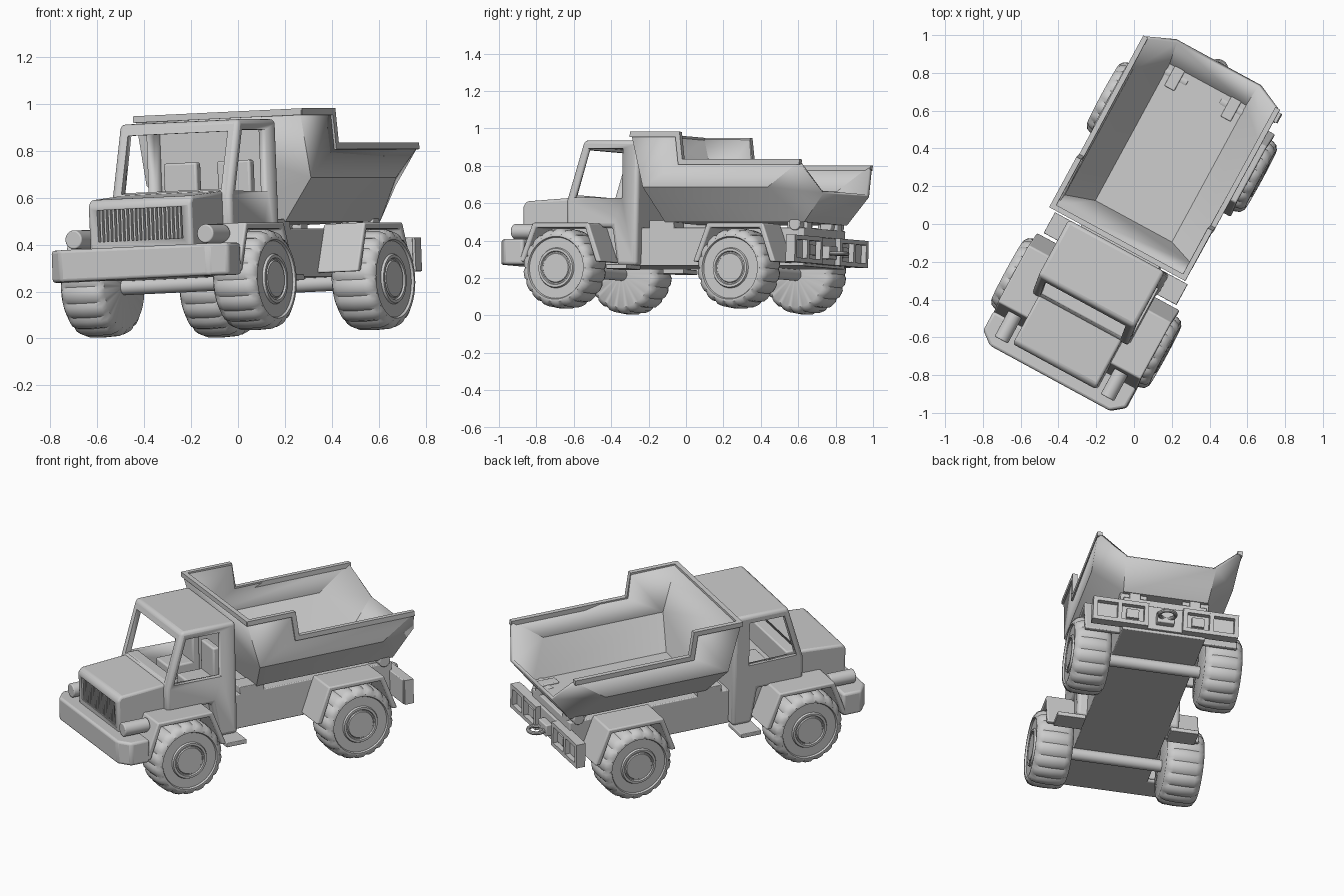
import bpy, bmesh
from math import sin, cos, pi, radians
from mathutils import Matrix, Vector

if "Cube" in bpy.data.objects:
    bpy.data.objects.remove(bpy.data.objects["Cube"])

# the truck stands turned about z and slightly rolled
PLACE = (Matrix.Rotation(radians(-28.5), 4, 'Z') @ Matrix.Translation((.012, 0, .02))
         @ Matrix.Rotation(-.042, 4, 'Y'))


def finish(name, bm, bevel=0, mirror=False, normals=True):
    if normals:
        bmesh.ops.recalc_face_normals(bm, faces=bm.faces)
    me = bpy.data.meshes.new(name)
    bm.to_mesh(me)
    bm.free()
    ob = bpy.data.objects.new(name, me)
    bpy.context.collection.objects.link(ob)
    ob.matrix_world = PLACE
    bpy.ops.object.select_all(action='DESELECT')
    ob.select_set(True)
    bpy.context.view_layer.objects.active = ob
    bpy.ops.object.shade_smooth_by_angle(angle=radians(35))
    if bevel:
        m = ob.modifiers.new('Bevel', 'BEVEL')
        m.width, m.segments = bevel, 3
    if mirror:
        ob.modifiers.new('Mirror', 'MIRROR').use_mirror_merge = False
    return ob


def add_box(bm, x, y, z):
    c = Vector(((x[0] + x[1]) / 2, (y[0] + y[1]) / 2, (z[0] + z[1]) / 2))
    s = Matrix.Diagonal((x[1] - x[0], y[1] - y[0], z[1] - z[0], 1))
    bmesh.ops.create_cube(bm, size=1, matrix=Matrix.Translation(c) @ s)


def box(name, x, y, z, bevel=0, mirror=False):
    bm = bmesh.new()
    add_box(bm, x, y, z)
    return finish(name, bm, bevel, mirror)


def prism(name, pts, lo, hi, axis='x', bevel=0, mirror=False):
    """Extrude (y, z) points along x, or (x, y) points along z."""
    bm = bmesh.new()
    put = (lambda p, t: (t, *p)) if axis == 'x' else (lambda p, t: (*p, t))
    f = bm.faces.new([bm.verts.new(put(p, lo)) for p in pts])
    ext = bmesh.ops.extrude_face_region(bm, geom=[f])['geom']
    d = Vector(put((0, 0), hi - lo))
    bmesh.ops.translate(bm, vec=d, verts=[v for v in ext if isinstance(v, bmesh.types.BMVert)])
    return finish(name, bm, bevel, mirror)


def add_bar(bm, p, q, w, d=None, round_sides=0):
    p, q = Vector(p), Vector(q)
    m = Matrix.Translation((p + q) / 2) @ (q - p).to_track_quat('Z', 'Y').to_matrix().to_4x4()
    L = (q - p).length
    if round_sides:
        bmesh.ops.create_cone(bm, cap_ends=True, segments=round_sides, radius1=w, radius2=w,
                              depth=L, matrix=m)
    else:
        bmesh.ops.create_cube(bm, size=1, matrix=m @ Matrix.Diagonal((w, d or w, L + w * .8, 1)))


def rod(name, p, q, r, bevel=0, mirror=False):
    bm = bmesh.new()
    add_bar(bm, p, q, r, round_sides=32)
    return finish(name, bm, bevel, mirror)


def cut(ob, cutter):
    m = ob.modifiers.new('Cut', 'BOOLEAN')
    m.operation, m.object, m.solver = 'DIFFERENCE', cutter, 'EXACT'
    bpy.context.view_layer.objects.active = ob
    for mod in list(ob.modifiers):
        if mod.type in {'BEVEL', 'BOOLEAN'}:
            bpy.ops.object.modifier_apply(modifier=mod.name)
    bpy.data.objects.remove(cutter)


# wheels: lathe with every fourth tread column sunk as a groove
def wheel(name, y):
    prof = [(0, 0), (0, .18), (.015, .202), (.04, .212), (.105, .215), (.17, .212), (.195, .202),
            (.21, .18), (.21, .168), (.2, .163), (.2, .108), (.21, .103), (.21, .09),
            (.202, .086), (.202, .08), (.208, .076), (.208, 0)]
    bm, n, rings = bmesh.new(), 72, []
    for a, r in prof:
        ring = []
        for i in range(n):
            rr = r - (.009 if r > .2 and i % 4 == 0 else 0)
            t = 2 * pi * i / n
            ring.append(bm.verts.new((.265 + a, y + rr * cos(t), .215 + rr * sin(t))))
        rings.append(ring)
    for A, B in zip(rings, rings[1:]):
        for i in range(n):
            j = (i + 1) % n
            bm.faces.new((A[i], A[j], B[j], B[i]))
    bmesh.ops.remove_doubles(bm, verts=bm.verts, dist=1e-5)
    finish(name, bm, mirror=True)


for label, y in (('front', -.535), ('rear', .525)):
    wheel(label + '_wheels', y)
    rod(label + '_axle', (-.3, y, .21), (.3, y, .21), .034)
    arch = [(-.25, .25), (-.17, .458), (.17, .458), (.25, .25), (.218, .25), (.15, .431),
            (-.15, .431), (-.218, .25)]
    prism(label + '_fenders', [(y + a, z) for a, z in arch], .23, .43, bevel=.008, mirror=True)

# chassis
box('chassis', (-.235, .235), (-.8, .84), (.235, .44), .005)
box('steps', (.24, .4), (-.27, -.145), (.213, .238), .004, True)
box('bed_supports', (.12, .235), (-.1, .05), (.43, .48), .004, True)
box('hinge_blocks', (.14, .2), (.72, .84), (.42, .5), .006, True)
rod('hinge_pins', (.1, .79, .46), (.25, .79, .46), .034, .005, True)

# front bumper and headlights
prism('front_bumper', [(-.43, -.76), (-.43, -.875), (-.36, -.93), (.36, -.93), (.43, -.875),
                       (.43, -.76)], .235, .372, 'z', .014)
rod('headlights', (.32, -.875, .415), (.32, -.72, .415), .04, .006, True)

# hood with recessed grille
hood = prism('hood', [(-.86, .35), (-.865, .555), (-.845, .58), (-.56, .6), (-.56, .35)],
             -.25, .25, bevel=.014)
cut(hood, box('grille_cutter', (-.205, .205), (-.95, -.842), (.4, .535)))
bm = bmesh.new()
for i in range(20):
    x = -.19 + .02 * i
    add_box(bm, (x - .005, x + .005), (-.858, -.84), (.4, .535))
finish('grille_bars', bm)

# cab: solid side profile hollowed out, then windows cut through
cab = prism('cab', [(-.145, .235), (-.145, .905), (-.48, .905), (-.58, .58), (-.58, .44),
                    (-.3, .44), (-.265, .235)], -.29, .29, bevel=.02)
cut(cab, prism('room_cutter', [(-.185, .48), (-.185, .87), (-.46, .87), (-.545, .58),
                               (-.545, .48)], -.255, .255))
cut(cab, prism('side_window_cutter', [(-.24, .595), (-.24, .86), (-.455, .86), (-.535, .6)],
               -.5, .5))
cut(cab, box('windshield_cutter', (-.242, .242), (-.7, -.4), (.605, .855)))

# seats and dashboard
box('seat_backs', (.05, .21), (-.25, -.205), (.5, .735), .01, True)
box('seat_cushions', (.05, .21), (-.4, -.22), (.47, .56), .01, True)
box('dashboard', (-.25, .25), (-.56, -.49), (.47, .61), .008)

# dump bed: right half points, mirrored; shell thickened
half = [(.39, -.12, .935), (.39, -.047, .655), (.235, .005, .48), (.39, .165, .935),
        (.39, .18, .79), (.4, .895, .79), (.39, .705, .655), (.25, .96, .63), (.235, .84, .48)]
bm = bmesh.new()
R = [bm.verts.new(p) for p in half]
L = [bm.verts.new((-x, y, z)) for x, y, z in half]
for S in (R, L):
    for f in ((0, 1, 6, 5, 4, 3), (1, 2, 8, 6), (6, 8, 7, 5)):
        bm.faces.new([S[i] for i in f])
bm.faces.new((R[2], L[2], L[8], R[8]))
bm.faces.new((R[8], L[8], L[7], R[7]))
bm.faces.new((R[0], L[0], L[1], L[2], R[2], R[1]))
bed = finish('dump_bed', bm)
sol = bed.modifiers.new('Shell', 'SOLIDIFY')
sol.thickness, sol.offset, sol.use_even_offset = .02, 0, True

# raised rim along the bed edge
bm = bmesh.new()
path = [(0, -.122, .932), (.396, -.122, .932), (.396, .155, .932), (.396, .175, .785),
        (.398, .89, .785)]
for p, q in zip(path, path[1:]):
    add_bar(bm, p, q, .028)
finish('bed_rim', bm, mirror=True)

# rear bumper with framed light pockets and a tow ring
box('rear_bumper', (-.4, .4), (.825, .855), (.25, .395), .004)
bm = bmesh.new()
for x in (.11, .26, .4):
    add_box(bm, (x - .012, x + .012), (.83, .885), (.25, .395))
for z in (.262, .383):
    add_box(bm, (.1, .41), (.83, .884), (z - .012, z + .012))
add_box(bm, (.15, .22), (.83, .872), (.295, .35))
finish('light_frames', bm, mirror=True)
bm = bmesh.new()
n, k = 32, 10
ring = [[bm.verts.new(((.045 + .011 * cos(2 * pi * j / k)) * cos(2 * pi * i / n),
                       .93 + (.045 + .011 * cos(2 * pi * j / k)) * sin(2 * pi * i / n),
                       .31 + .011 * sin(2 * pi * j / k))) for j in range(k)] for i in range(n)]
for i in range(n):
    for j in range(k):
        a, b = ring[i], ring[(i + 1) % n]
        bm.faces.new((a[j], b[j], b[(j + 1) % k], a[(j + 1) % k]))
finish('tow_ring', bm)
box('tow_block', (-.05, .05), (.84, .895), (.28, .35), .006)
